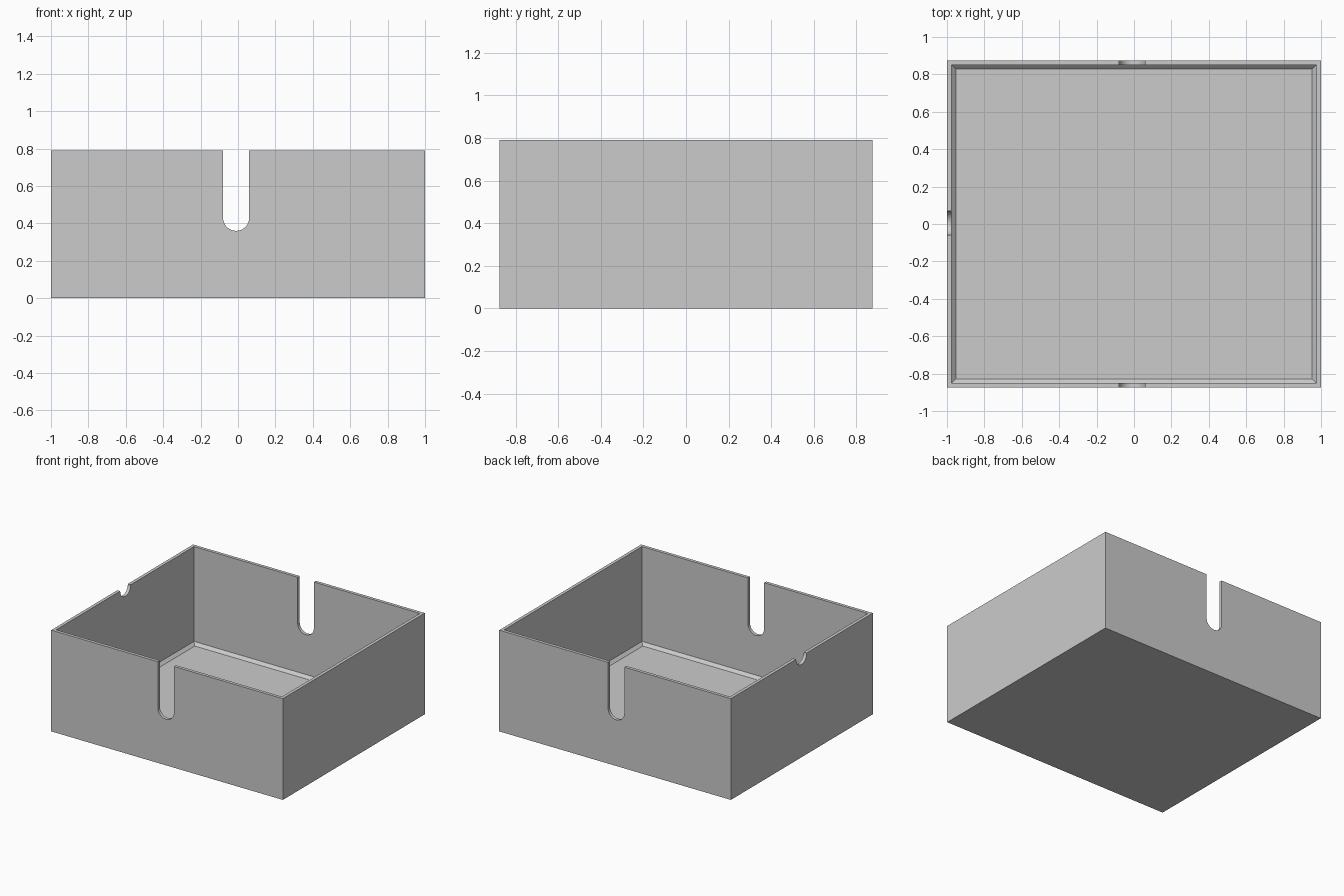
import bpy, bmesh, math

cube = bpy.data.objects.get("Cube")
if cube:
    bpy.data.objects.remove(cube, do_unlink=True)

HX, HY, H = 1.0, 0.875, 0.79      # outer half sizes and height
WALL, FLOOR, CHAMFER = 0.025, 0.028, 0.022

grey = bpy.data.materials.new("plain_grey")
grey.use_nodes = True
colour = (0.6, 0.6, 0.6, 1)
grey.diffuse_color = colour
grey.node_tree.nodes["Principled BSDF"].inputs["Base Color"].default_value = colour


def make_object(name, bm):
    bmesh.ops.recalc_face_normals(bm, faces=bm.faces)
    mesh = bpy.data.meshes.new(name)
    bm.to_mesh(mesh)
    bm.free()
    mesh.materials.append(grey)
    obj = bpy.data.objects.new(name, mesh)
    bpy.context.collection.objects.link(obj)
    return obj


def make_tray():
    """Open box from rectangular rings: (inset from outer size, height)."""
    rings = [(0, 0), (0, H), (WALL, H), (WALL, FLOOR + CHAMFER),
             (WALL + CHAMFER, FLOOR)]
    bm = bmesh.new()
    loops = [[bm.verts.new((sx * (HX - i), sy * (HY - i), z))
              for sx, sy in ((-1, -1), (1, -1), (1, 1), (-1, 1))]
             for i, z in rings]
    for a, b in zip(loops, loops[1:]):
        for k in range(4):
            n = (k + 1) % 4
            bm.faces.new((a[k], a[n], b[n], b[k]))
    bm.faces.new(loops[0])
    bm.faces.new(loops[-1])
    return make_object("open_tray", bm)


def make_slot_cutter(name, radius, centre_z, place, start, end):
    """Round-bottomed slot profile, swept from start to end across a wall."""
    steps = 24
    profile = [(-radius, H + 0.1)]
    for k in range(steps + 1):
        a = math.pi * (1 + k / steps)
        profile.append((radius * math.cos(a), centre_z + radius * math.sin(a)))
    profile.append((radius, H + 0.1))
    bm = bmesh.new()
    near, far = ([bm.verts.new(place(u, d, z)) for u, z in profile]
                 for d in (start, end))
    bm.faces.new(near)
    bm.faces.new(far)
    for k in range(len(profile)):
        n = (k + 1) % len(profile)
        bm.faces.new((near[k], near[n], far[n], far[k]))
    cutter = make_object(name, bm)
    cutter.hide_render = True
    return cutter


tray = make_tray()

# Deep cable slots through front and back, shallow finger notch in the right wall
cutters = [
    make_slot_cutter("long_slot_cutter", 0.07, 0.43,
                     lambda u, d, z: (u - 0.01, d, z), -1, 1),
    make_slot_cutter("side_notch_cutter", 0.065, H,
                     lambda u, d, z: (d, u + 0.005, z), -1.1, -0.9),
]

bpy.ops.object.select_all(action="DESELECT")
tray.select_set(True)
bpy.context.view_layer.objects.active = tray
for cutter in cutters:
    mod = tray.modifiers.new("slot", "BOOLEAN")
    mod.operation = "DIFFERENCE"
    mod.solver = "EXACT"
    mod.object = cutter
    bpy.ops.object.modifier_apply(modifier=mod.name)
    bpy.data.objects.remove(cutter, do_unlink=True)

bpy.ops.object.shade_smooth_by_angle(angle=math.radians(30))
